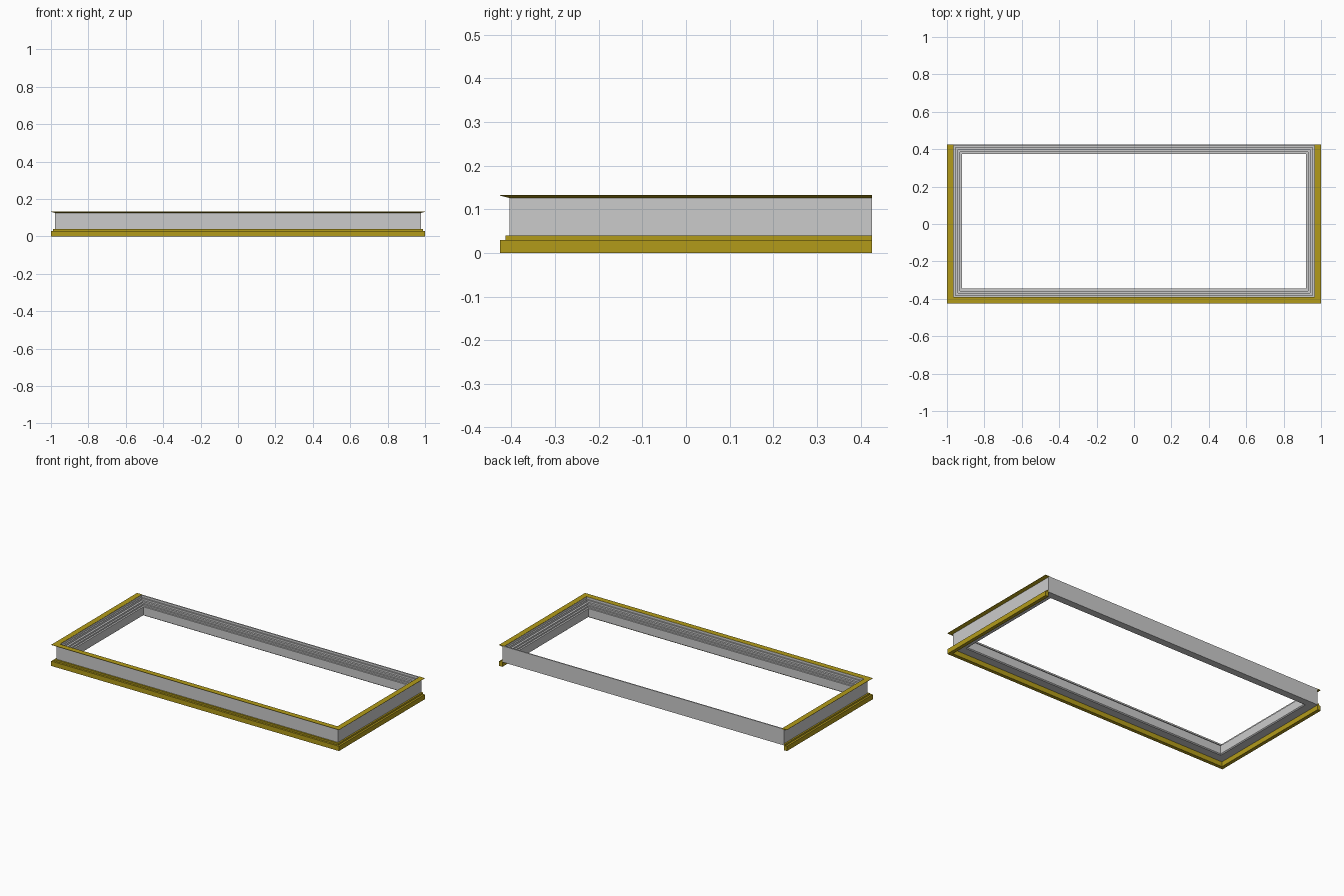
import bpy, bmesh

if "Cube" in bpy.data.objects:
    bpy.data.objects.remove(bpy.data.objects["Cube"])

W, D = 1.0, 0.426          # half width, half depth of the whole frame

yellow = bpy.data.materials.new("yellow")
yellow.diffuse_color = (0.45, 0.33, 0.01, 1)
yellow.use_nodes = True
yellow.node_tree.nodes["Principled BSDF"].inputs["Base Color"].default_value = yellow.diffuse_color


def three_sided(d):
    """Path around left, front and right, inset by d, flush at the back."""
    return [(-W + d, D), (-W + d, -D + d), (W - d, -D + d), (W - d, D)]


def four_sided(d):
    """Closed path inset by d; the back wall has no overhang."""
    back = min(D, D + 0.029 - d)
    return [(-W + d, back), (-W + d, -D + d), (W - d, -D + d), (W - d, back)]


def sweep(name, profile, path, closed, mat=None):
    """Sweep a closed (inset, height) profile along a mitred path."""
    bm = bmesh.new()
    # one ring of four corners per profile point
    rings = [[bm.verts.new((x, y, z)) for x, y in path(d)] for d, z in profile]
    n = len(rings)
    for i in range(n):
        a, b = rings[i], rings[(i + 1) % n]
        for j in range(4 if closed else 3):
            k = (j + 1) % 4
            bm.faces.new((a[j], a[k], b[k], b[j]))
    if not closed:
        for j in (0, 3):
            bm.faces.new([r[j] for r in rings])
    bmesh.ops.recalc_face_normals(bm, faces=bm.faces)
    mesh = bpy.data.meshes.new(name)
    bm.to_mesh(mesh)
    bm.free()
    obj = bpy.data.objects.new(name, mesh)
    bpy.context.collection.objects.link(obj)
    if mat:
        mesh.materials.append(mat)
    return obj


# Grey frame: flat outer wall, stepped rebates inside, inner lip
sweep("stepped_frame", [
    (0.022, 0.030), (0.022, 0.127), (0.029, 0.132), (0.036, 0.132),
    (0.036, 0.118), (0.045, 0.118), (0.045, 0.106), (0.058, 0.106),
    (0.058, 0.096), (0.069, 0.096), (0.069, 0.087), (0.080, 0.087),
    (0.080, 0.035), (0.074, 0.030)], four_sided, True)

# Thin bevelled flange on the top edge
sweep("top_flange", [
    (0.0, 0.1315), (0.0, 0.133), (0.035, 0.133),
    (0.035, 0.126), (0.022, 0.126)], three_sided, False, yellow)

# Stepped trim around the base
sweep("base_trim", [
    (0.0, 0.0), (0.0, 0.030), (0.012, 0.030), (0.012, 0.040),
    (0.022, 0.040), (0.022, 0.0)], three_sided, False, yellow)
